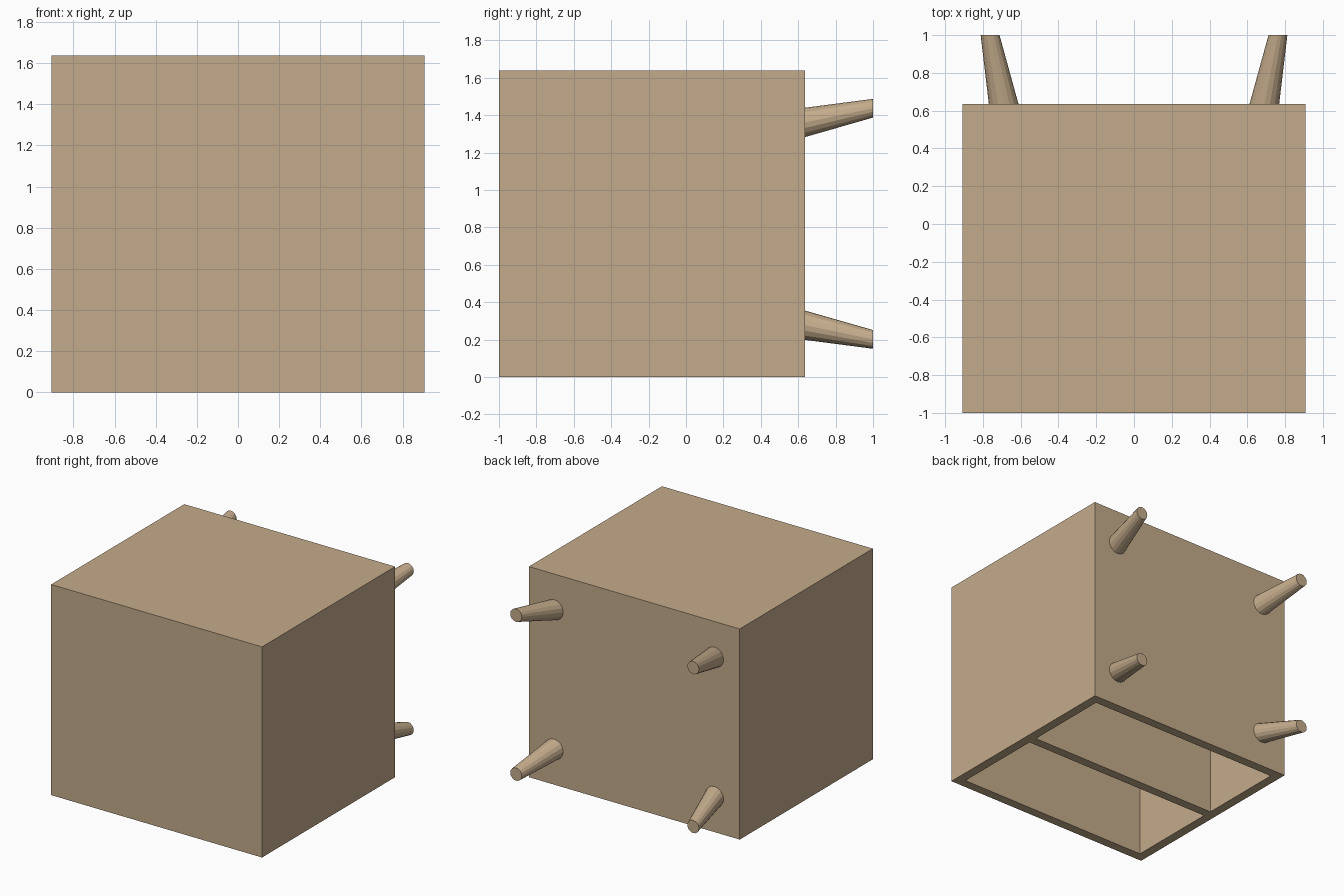
import bpy, bmesh
from mathutils import Matrix, Vector

if "Cube" in bpy.data.objects:
    bpy.data.objects.remove(bpy.data.objects["Cube"])

W, H = 0.907, 1.638            # half width in x, height in z
Y0, Y1 = -1.0, 0.635           # cabinet extent in y
T = 0.073                      # panel thickness
SHELF_Y = -0.16                # middle of the dividing shelf

wood = bpy.data.materials.new("wood")
wood.diffuse_color = (0.55, 0.41, 0.26, 1)
wood.use_nodes = True
wood.node_tree.nodes["Principled BSDF"].inputs["Base Color"].default_value = wood.diffuse_color


def finish(bm, name):
    bmesh.ops.recalc_face_normals(bm, faces=bm.faces)
    me = bpy.data.meshes.new(name)
    bm.to_mesh(me)
    bm.free()
    ob = bpy.data.objects.new(name, me)
    bpy.context.collection.objects.link(ob)
    me.materials.append(wood)
    return ob


def box(name, lo, hi):
    lo, hi = Vector(lo), Vector(hi)
    bm = bmesh.new()
    m = Matrix.Translation((lo + hi) / 2) @ Matrix.Diagonal((*(hi - lo), 1))
    bmesh.ops.create_cube(bm, size=1, matrix=m)
    return finish(bm, name)


# Cabinet body with two compartments opening on the underside
body = box("cabinet_body", (-W, Y0, 0), (W, Y1, H))
bays = [(Y0 + T, SHELF_Y - T / 2), (SHELF_Y + T / 2, Y1 - T)]
for i, (a, b) in enumerate(bays):
    cutter = box(f"compartment_cutter_{i}", (-W + T, a, -0.2), (W - T, b, H - T))
    cutter.hide_render = True
    cutter.hide_set(True)
    mod = body.modifiers.new("compartment", "BOOLEAN")
    mod.object = cutter
    mod.operation = "DIFFERENCE"
    mod.solver = "EXACT"

# Apply the cuts and discard the cutters
bpy.context.view_layer.objects.active = body
for mod in list(body.modifiers):
    cutter = mod.object
    bpy.ops.object.modifier_apply(modifier=mod.name)
    bpy.data.objects.remove(cutter)


# Tapered splayed legs, with both ends flat in the y direction
def leg(name, sx, sz):
    bm = bmesh.new()
    length = 1.0 - Y1
    bmesh.ops.create_cone(bm, cap_ends=True, segments=16, radius1=0.0785,
                          radius2=0.05, depth=length)
    mid = H / 2
    for v in bm.verts:
        x, y, z = v.co
        t = z / length + 0.5
        v.co = (sx * (0.69 + 0.072 * t) + x,
                Y1 + t * length,
                mid + sz * (0.542 + 0.076 * t) + y)
    return finish(bm, name)


for sx, side in ((-1, "left"), (1, "right")):
    for sz, level in ((-1, "lower"), (1, "upper")):
        leg(f"leg_{side}_{level}", sx, sz)
